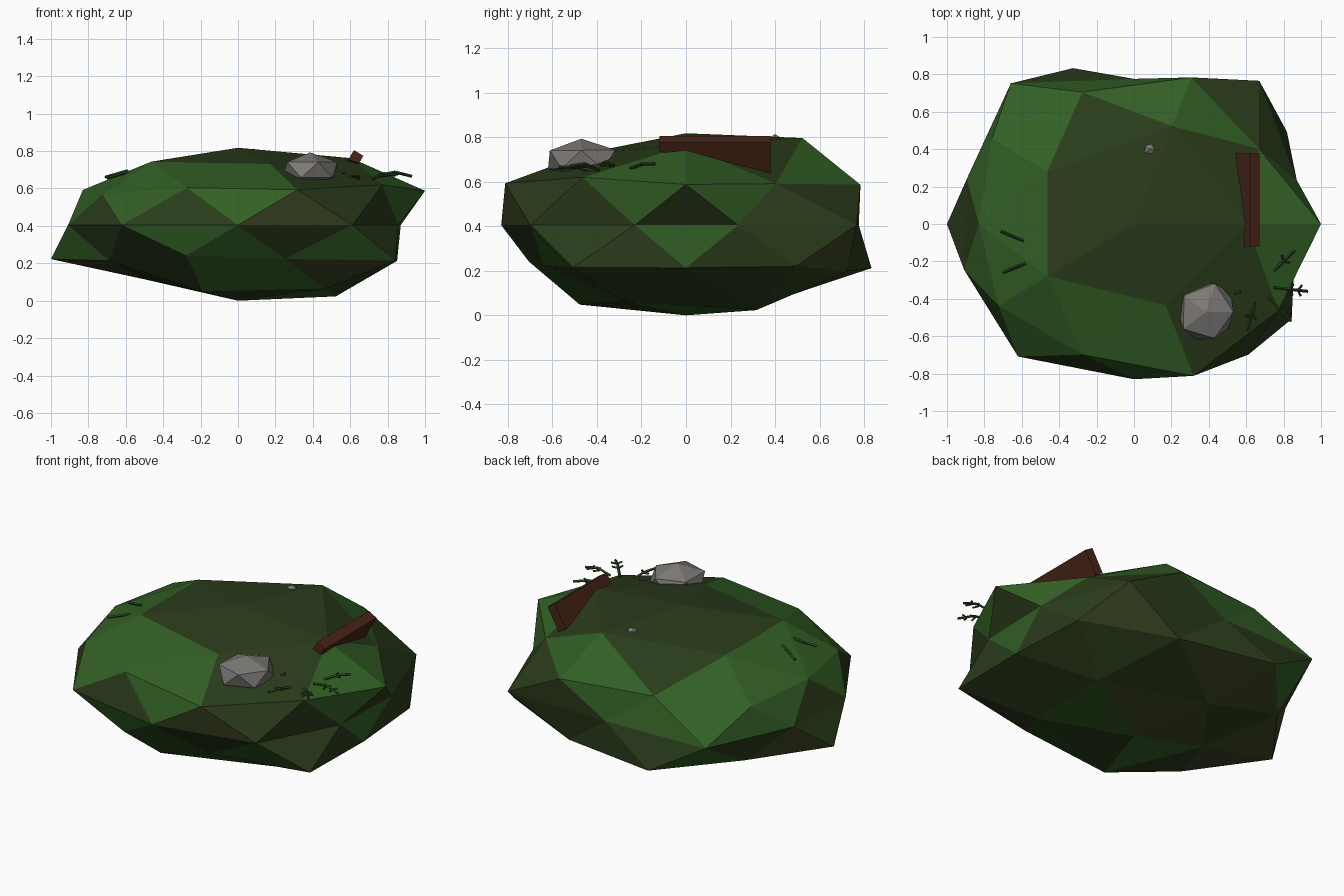
import bpy, bmesh, math, random
from mathutils import Vector

if "Cube" in bpy.data.objects:
    bpy.data.objects.remove(bpy.data.objects["Cube"])

random.seed(4)


def material(name, rgb):
    m = bpy.data.materials.new(name)
    m.diffuse_color = (*rgb, 1)
    m.use_nodes = True
    m.node_tree.nodes["Principled BSDF"].inputs["Base Color"].default_value = m.diffuse_color
    return m


grass = material("grass", (0.032, 0.115, 0.018))
moss = material("moss", (0.023, 0.045, 0.011))
olive = material("olive", (0.045, 0.062, 0.017))
stone = material("stone", (0.20, 0.19, 0.18))
bark = material("bark", (0.065, 0.018, 0.009))
leaf = material("leaf", (0.02, 0.055, 0.015))


def finish(bm, name, mats):
    bmesh.ops.recalc_face_normals(bm, faces=bm.faces)
    me = bpy.data.meshes.new(name)
    bm.to_mesh(me)
    bm.free()
    for m in mats:
        me.materials.append(m)
    ob = bpy.data.objects.new(name, me)
    bpy.context.collection.objects.link(ob)
    return ob


# Mound: squashed icosphere, each ring pushed in and out (by angle from +x)
rings = {
    1.0: [1.13],
    0.9: [1.15, 1.26, 1.09, 1.09, 1.05],
    0.5: [0.97, 1.05, 0.975, 1.04, 1.12],
    0.4: [1.118, 1.11, 1.05, 1.0, 1.15],
    0.0: [0.915, 1.14, 0.935, 1.12, 0.94, 0.955, 1.055, 1.0, 1.04, 0.9],
    -0.4: [1.13, 1.18, 1.118, 1.0, 1.165],
    -0.5: [1.0, 1.08, 1.0, 1.0, 0.95],
    -0.9: [1.23, 1.05, 0.94, 1.15, 1.1],
    -1.0: [1.11],
}
bm = bmesh.new()
bmesh.ops.create_icosphere(bm, subdivisions=2, radius=1)
levels = {}
for v in bm.verts:
    levels.setdefault(round(v.co.z, 1), []).append(v)
for z, verts in levels.items():
    verts.sort(key=lambda v: (math.atan2(v.co.y, v.co.x) + 0.02) % math.tau)
    for v, s in zip(verts, rings[z]):
        c = v.co * s
        v.co = (c.x, c.y * 0.83, 0.405 + c.z * 0.365)
for f in bm.faces:
    c = f.calc_center_median()
    if c.z > 0.7:
        f.material_index = 1
    elif c.z > 0.5 and (c.x < 0.2 or c.x > 0.75):
        f.material_index = 0
    else:
        f.material_index = random.choice([0, 1, 1, 2])
finish(bm, "mound", [grass, moss, olive])


# Stones
def rock(name, loc, size, jitter):
    bm = bmesh.new()
    bmesh.ops.create_icosphere(bm, subdivisions=1, radius=1)
    for v in bm.verts:
        s = 1 + random.uniform(-jitter, jitter)
        v.co = Vector(loc) + Vector([a * b * s for a, b in zip(v.co, size)])
    finish(bm, name, [stone])


rock("large_stone", (0.385, -0.47, 0.70), (0.17, 0.175, 0.095), 0.08)
rock("pebble", (0.085, 0.40, 0.785), (0.033, 0.033, 0.03), 0.1)

# Half-buried wedge of timber
bm = bmesh.new()
front = [(0.62, 0.805), (0.67, 0.775), (0.647, 0.735), (0.59, 0.755)]
back = [(0.62, 0.805), (0.67, 0.775), (0.595, 0.64), (0.545, 0.672)]
a = [bm.verts.new((x, -0.12, z)) for x, z in front]
b = [bm.verts.new((x, 0.38, z)) for x, z in back]
bm.faces.new(a)
bm.faces.new(b[::-1])
for i in range(4):
    j = (i + 1) % 4
    bm.faces.new((a[i], b[i], b[j], a[j]))
finish(bm, "timber", [bark])


# Sprigs: thin four-sided bars, some with side leaves
def bar(bm, p, q, r=0.008):
    p, q = Vector(p), Vector(q)
    d = q - p
    rot = d.to_track_quat('Z', 'Y').to_matrix().to_4x4()
    rot.translation = (p + q) / 2
    bmesh.ops.create_cone(bm, cap_ends=True, segments=4, radius1=r,
                          radius2=r, depth=d.length, matrix=rot)


def sprig(name, p, q, leaves):
    bm = bmesh.new()
    p, q = Vector(p), Vector(q)
    mid = (p + q) / 2 + Vector((0, 0, 0.01 * leaves))
    bar(bm, p, mid)
    bar(bm, mid, q)
    side = (q - p).cross(Vector((0, 0, 1))).normalized()
    along = (q - p).normalized()
    for k in range(leaves):
        base = p.lerp(q, 0.45 + 0.25 * k) + Vector((0, 0, 0.008))
        for s in (-1, 1):
            bar(bm, base, base + side * s * 0.03 + along * 0.02, 0.006)
    finish(bm, name, [leaf])


sprigs = [
    ((0.48, -0.40, 0.655), (0.57, -0.36, 0.69), 0),
    ((0.65, -0.41, 0.645), (0.605, -0.57, 0.665), 1),
    ((0.72, -0.39, 0.65), (0.84, -0.52, 0.67), 2),
    ((0.75, -0.34, 0.67), (0.93, -0.36, 0.665), 2),
    ((0.75, -0.25, 0.66), (0.86, -0.14, 0.68), 1),
    ((-0.71, -0.04, 0.66), (-0.59, -0.09, 0.695), 0),
    ((-0.70, -0.26, 0.655), (-0.58, -0.21, 0.69), 0),
]
for i, (p, q, n) in enumerate(sprigs):
    sprig(f"sprig_{i + 1}", p, q, n)
